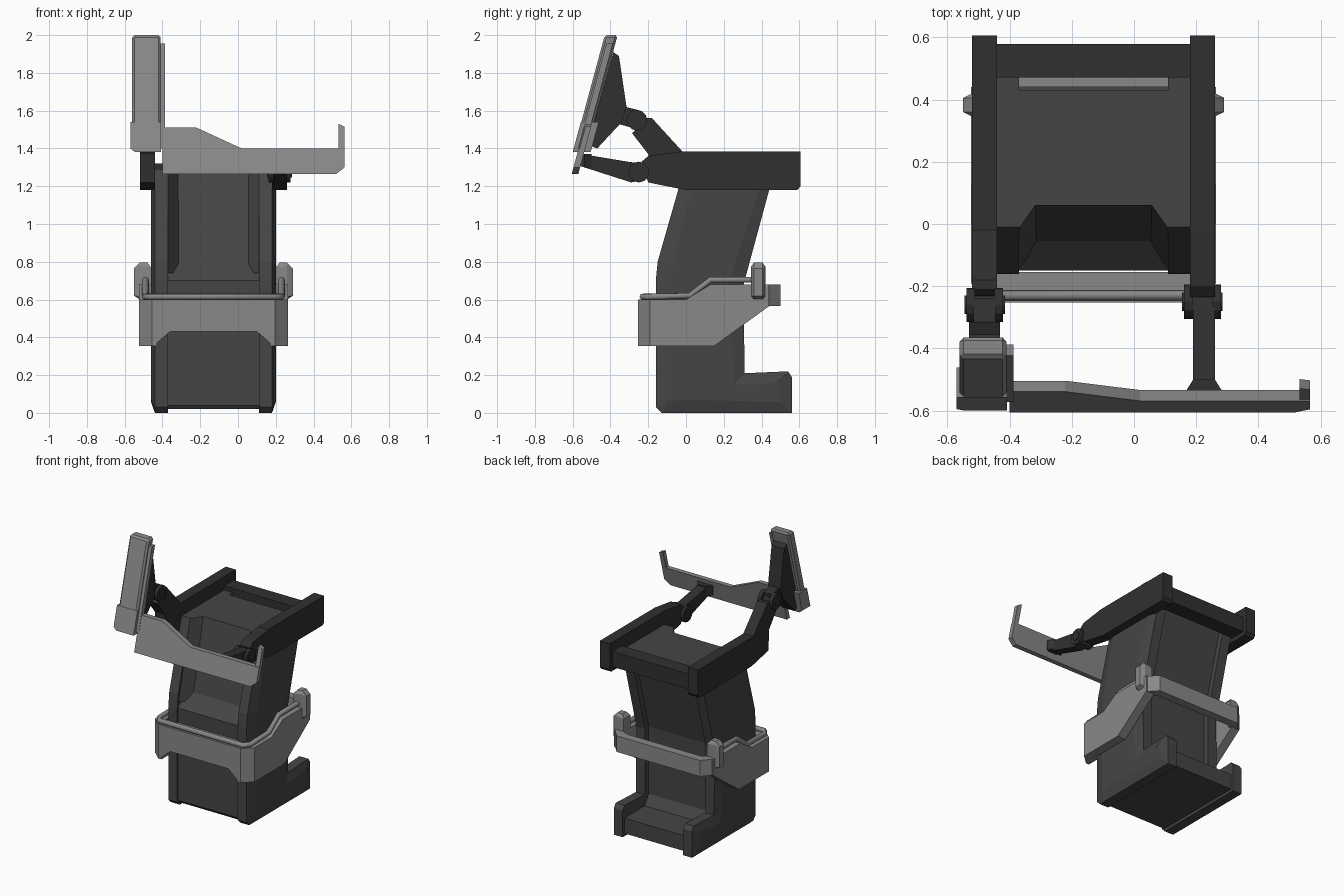
import bpy, bmesh
from mathutils import Matrix

if "Cube" in bpy.data.objects:
    bpy.data.objects.remove(bpy.data.objects["Cube"])

CX = -0.13  # middle plane of the main body


def mat(name, v):
    m = bpy.data.materials.new(name)
    m.diffuse_color = (v, v, v, 1)
    m.use_nodes = True
    m.node_tree.nodes["Principled BSDF"].inputs["Base Color"].default_value = m.diffuse_color
    return m


DARK, BLACK, LIGHT = mat("dark_grey", 0.06), mat("near_black", 0.03), mat("light_grey", 0.25)


def finish(name, bm, m, bevel=0.0):
    bmesh.ops.recalc_face_normals(bm, faces=bm.faces)
    me = bpy.data.meshes.new(name)
    bm.to_mesh(me)
    bm.free()
    ob = bpy.data.objects.new(name, me)
    bpy.context.collection.objects.link(ob)
    me.materials.append(m)
    if bevel:
        b = ob.modifiers.new("bevel", 'BEVEL')
        b.width, b.segments, b.limit_method = bevel, 1, 'ANGLE'
    return ob


def prism(name, pts, a, b, m, axis='x', shear=0.0, zref=0.0, bevel=0.0, inset=None):
    """Extrude a (y,z), (x,z) or (x,y) outline along the named axis from a to b."""
    place = {'x': lambda p, t: (t, p[0], p[1]),
             'y': lambda p, t: (p[0], t + shear * (p[1] - zref), p[1]),
             'z': lambda p, t: (p[0], p[1], t)}[axis]
    bm = bmesh.new()
    lo = [bm.verts.new(place(p, a)) for p in pts]
    hi = [bm.verts.new(place(p, b)) for p in pts]
    bm.faces.new(lo)
    outer = bm.faces.new(hi)
    for i in range(len(pts)):
        j = (i + 1) % len(pts)
        bm.faces.new((lo[i], lo[j], hi[j], hi[i]))
    if inset:
        bmesh.ops.recalc_face_normals(bm, faces=bm.faces)
        bmesh.ops.inset_region(bm, faces=[outer], thickness=inset[0], depth=inset[1])
    return finish(name, bm, m, bevel)


def box(name, x, y, z, m, bevel=0.0):
    return prism(name, [(y[0], z[0]), (y[1], z[0]), (y[1], z[1]), (y[0], z[1])], x[0], x[1], m, bevel=bevel)


def cyl_x(name, x0, x1, y, z, r, m, n=12):
    bm = bmesh.new()
    bmesh.ops.create_cone(bm, cap_ends=True, segments=n, radius1=r, radius2=r, depth=x1 - x0,
                          matrix=Matrix.Translation(((x0 + x1) / 2, y, z)) @ Matrix.Rotation(1.5708, 4, 'Y'))
    return finish(name, bm, m)


def hull(name, pts, m):
    bm = bmesh.new()
    for p in pts:
        bm.verts.new(p)
    bmesh.ops.convex_hull(bm, input=bm.verts)
    return finish(name, bm, m)


# Central body with recessed front panel and hollow foot
core = [(-0.135, 0.02), (0.54, 0.02), (0.54, 0.13), (0.31, 0.13), (0.265, 0.2), (0.265, 0.68), (0.43, 1.29),
        (0.06, 1.29), (-0.055, 0.79), (-0.15, 0.7), (-0.15, 0.04)]
prism("body_core", core, -0.38, 0.12, DARK)

side = [(-0.13, 0), (0.56, 0), (0.56, 0.19), (0.54, 0.22), (0.31, 0.21), (0.305, 0.68), (0.47, 1.29),
        (-0.01, 1.29), (-0.15, 0.8), (-0.16, 0.7), (-0.16, 0.03)]
beam = [(0.605, 1.2), (0.59, 1.18), (0.0, 1.18), (-0.04, 1.25), (-0.03, 1.385), (0.605, 1.385)]

for s, tag in ((-1, "left"), (1, "right")):
    def X(d):
        return CX + s * d
    # Side frame with a wide chamfer around its outer face
    prism("side_frame_" + tag, side, X(0.24), X(0.31), DARK, inset=(0.08, 0.02))
    # Sloping flank of the front recess
    hull("recess_flank_" + tag,
         [(X(0.24 - d), y + dy, z) for z, dy in ((0.74, 0), (1.29, 0.13)) for d, y in
          ((0, -0.145), (0, -0.06), (0.06, -0.06))], DARK)
    # Long top beam
    prism("top_beam_" + tag, beam, X(0.31), X(0.39), BLACK)
    # Side wall of the surrounding guard
    prism("guard_side_" + tag,
          [(-0.19, 0.355), (-0.19, 0.6), (0.0, 0.6), (0.13, 0.68), (0.44, 0.68), (0.44, 0.565), (0.15, 0.355)],
          X(0.33), X(0.394), LIGHT)
    # Chamfered front corner of the guard
    prism("guard_corner_" + tag, [(X(0.394), -0.19), (X(0.325), -0.253), (X(0.3), -0.253), (X(0.3), -0.16),
                                  (X(0.33), -0.16), (X(0.394), -0.16)], 0.355, 0.6, LIGHT, 'z')
    # Chamfered rear corner
    prism("guard_rear_corner_" + tag, [(X(0.394), 0.43), (X(0.33), 0.5), (X(0.29), 0.5), (X(0.29), 0.44),
                                       (X(0.33), 0.42)], 0.565, 0.68, LIGHT, 'z')
    # Handle post, tapered towards its outer side and top
    hull("handle_post_" + tag,
         [(X(0.33), y, z) for y in (0.345, 0.42) for z in (0.6, 0.77)] +
         [(X(d), y, z) for d in (0.35, 0.39) for y in (0.36, 0.405) for z in (0.6, 0.795)] +
         [(X(0.39), y, z) for y in (0.345, 0.42) for z in (0.615, 0.775)] +
         [(X(0.42), y, z) for y in (0.36, 0.405) for z in (0.62, 0.765)], LIGHT)
    # Fork hinge: two cheeks and a pin
    hy, hz = (-0.26, 1.55) if s < 0 else (-0.25, 1.275)
    for c in (-0.045, 0.045):
        cyl_x("hinge_cheek_" + tag, X(0.35) + c - 0.014, X(0.35) + c + 0.014, hy, hz, 0.055, BLACK)
    cyl_x("hinge_pin_" + tag, X(0.35) - 0.065, X(0.35) + 0.065, hy, hz, 0.03, BLACK)

# Rear cross bar
box("rear_cross_bar", (-0.45, 0.19), (0.47, 0.578), (1.21, 1.32), BLACK)

# Guard front and rear walls
prism("guard_front", [(-0.45, 0.355), (-0.43, 0.37), (-0.36, 0.43), (0.1, 0.43), (0.17, 0.37), (0.19, 0.355),
                      (0.19, 0.6), (-0.45, 0.6)], -0.253, -0.155, LIGHT, 'y')
box("guard_rear", (-0.43, 0.17), (0.44, 0.5), (0.565, 0.68), LIGHT)

# Tubular hand rail
half = [(0.36, 0.37, 0.705), (0.36, 0.13, 0.705), (0.36, 0.02, 0.62), (0.36, -0.19, 0.615), (0.33, -0.23, 0.615)]
path = [(CX - d, y, z) for d, y, z in half] + [(CX + d, y, z) for d, y, z in reversed(half)]
cu = bpy.data.curves.new("hand_rail", 'CURVE')
cu.dimensions = '3D'
cu.bevel_depth, cu.bevel_resolution, cu.use_fill_caps = 0.018, 1, True
sp = cu.splines.new('POLY')
sp.points.add(len(path) - 1)
for p, co in zip(sp.points, path):
    p.co = (*co, 1)
rail = bpy.data.objects.new("hand_rail", cu)
bpy.context.collection.objects.link(rail)
cu.materials.append(LIGHT)
bpy.context.view_layer.objects.active = rail
rail.select_set(True)
bpy.ops.object.convert(target='MESH')

# Left arm rises to the screen
prism("screen_arm", [(-0.02, 1.385), (-0.18, 1.56), (-0.21, 1.56), (-0.285, 1.48), (-0.2, 1.37), (-0.19, 1.22),
                     (0.0, 1.18)], -0.52, -0.44, BLACK)
prism("screen_neck", [(-0.24, 1.6), (-0.32, 1.62), (-0.36, 1.53), (-0.25, 1.5)], -0.515, -0.445, BLACK)
prism("screen_mount", [(-0.385, 1.91), (-0.355, 1.89), (-0.315, 1.62), (-0.34, 1.54), (-0.47, 1.4), (-0.52, 1.42)],
      -0.53, -0.43, BLACK)

# Right arm reaches to the tray
prism("tray_arm", [(-0.02, 1.385), (-0.2, 1.36), (-0.235, 1.33), (-0.2, 1.22), (0.0, 1.18)], 0.18, 0.26, BLACK)
prism("tray_neck", [(-0.23, 1.32), (-0.31, 1.33), (-0.55, 1.37), (-0.57, 1.31), (-0.29, 1.22), (-0.24, 1.23)],
      0.19, 0.26, BLACK)
prism("tray_neck_flare", [(0.19, -0.5), (0.165, -0.54), (0.285, -0.54), (0.26, -0.5)], 1.3, 1.37, BLACK, 'z')

# Leaning screen with side strip and lower housing
lean = dict(axis='y', shear=0.27)
prism("screen", [(-0.56, 1.42), (-0.41, 1.42), (-0.41, 2.0), (-0.56, 2.0)], -0.43, -0.362, LIGHT,
      zref=2.0, bevel=0.012, **lean)
prism("screen_side_strip", [(-0.415, 1.4), (-0.387, 1.4), (-0.387, 1.955), (-0.415, 1.955)], -0.41, -0.375,
      LIGHT, zref=2.0, **lean)
prism("screen_housing", [(-0.57, 1.4), (-0.545, 1.38), (-0.408, 1.38), (-0.408, 1.54), (-0.57, 1.54)], -0.6, -0.505,
      LIGHT, zref=1.38, **lean)

# Leaning tray with an upright end stop
prism("tray", [(-0.4, 1.265), (0.52, 1.265), (0.565, 1.3), (0.565, 1.4), (0.02, 1.4), (-0.22, 1.51), (-0.4, 1.51)],
      -0.605, -0.57, LIGHT, zref=1.265, **lean)
prism("tray_end_stop", [(0.532, 1.39), (0.565, 1.39), (0.565, 1.515), (0.532, 1.53)], -0.6, -0.57, LIGHT,
      zref=1.265, **lean)
